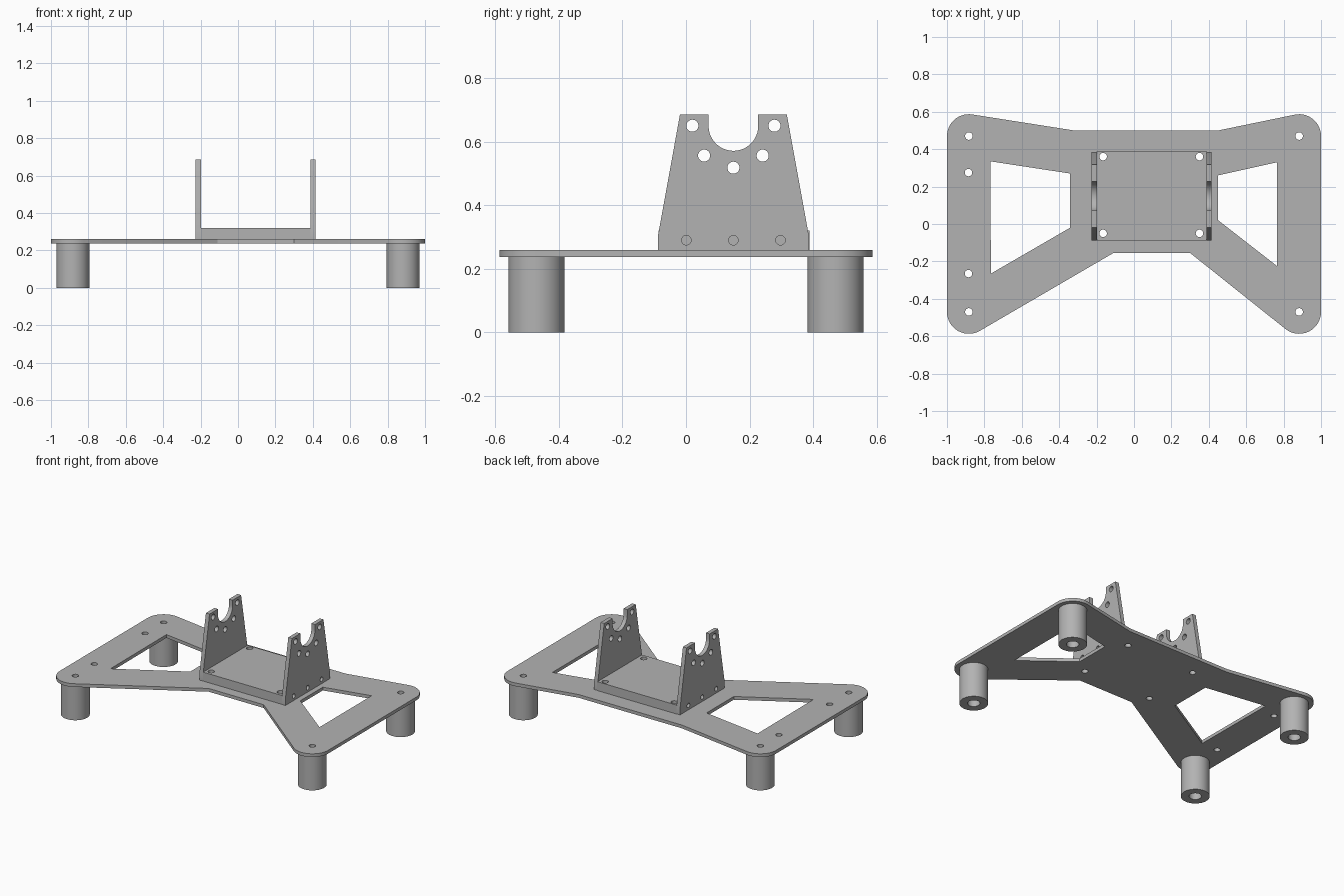
import bpy, bmesh
from math import cos, sin, radians, pi
from mathutils import Matrix, Vector

cube = bpy.data.objects.get("Cube")
if cube:
    bpy.data.objects.remove(cube, do_unlink=True)

GREY = (0.45, 0.45, 0.45, 1)
grey = bpy.data.materials.new("plain grey")
grey.use_nodes = True
grey.diffuse_color = GREY
grey.node_tree.nodes["Principled BSDF"].inputs["Base Color"].default_value = GREY


def arc(cx, cy, r, start, end, steps=14):
    angles = [radians(start + (end - start) * i / steps) for i in range(steps + 1)]
    return [(cx + r * cos(a), cy + r * sin(a)) for a in angles]


def circle(x, y, r):
    return arc(x, y, r, 0, 360, 28)[:-1]


def finish(name, mesh):
    mesh.materials.clear()
    mesh.materials.append(grey)
    obj = bpy.data.objects.new(name, mesh)
    bpy.context.collection.objects.link(obj)
    bpy.ops.object.select_all(action="DESELECT")
    obj.select_set(True)
    bpy.context.view_layer.objects.active = obj
    bpy.ops.object.shade_smooth_by_angle(angle=radians(30))
    return obj


def slab(name, loops, low, high, matrix=Matrix()):
    """Extrude an outline with cut-outs from low to high, then orient it."""
    curve = bpy.data.curves.new(name + " outline", "CURVE")
    curve.dimensions = "2D"
    curve.fill_mode = "BOTH"
    curve.extrude = (high - low) / 2
    for loop in loops:
        spline = curve.splines.new("POLY")
        spline.points.add(len(loop) - 1)
        for point, (x, y) in zip(spline.points, loop):
            point.co = (x, y, 0, 1)
        spline.use_cyclic_u = True
    helper = bpy.data.objects.new(name + " helper", curve)
    bpy.context.collection.objects.link(helper)
    graph = bpy.context.evaluated_depsgraph_get()
    mesh = bpy.data.meshes.new_from_object(helper.evaluated_get(graph))
    bpy.data.objects.remove(helper, do_unlink=True)
    bm = bmesh.new()
    bm.from_mesh(mesh)
    bmesh.ops.remove_doubles(bm, verts=bm.verts, dist=0.0002)
    bmesh.ops.transform(bm, verts=bm.verts,
                        matrix=matrix @ Matrix.Translation((0, 0, (low + high) / 2)))
    bmesh.ops.recalc_face_normals(bm, faces=bm.faces)
    bm.to_mesh(mesh)
    bm.free()
    mesh.name = name
    return finish(name, mesh)


FOOT_X, FOOT_Y, CORNER = 0.883, 0.47, 0.117
PLATE_LOW, PLATE_TOP = 0.238, 0.26
corners = [(x, y) for x in (-FOOT_X, FOOT_X) for y in (-FOOT_Y, FOOT_Y)]
screws = [(x, y) for x in (-0.165, 0.35) for y in (-0.05, 0.36)]

# Base plate: rounded corners, narrow waist, two windows and screw holes
outline = (arc(-FOOT_X, FOOT_Y, CORNER, 81, 180) + arc(-FOOT_X, -FOOT_Y, CORNER, 180, 300)
           + [(-0.11, -0.155), (0.3, -0.155)]
           + arc(FOOT_X, -FOOT_Y, CORNER, 232, 360) + arc(FOOT_X, FOOT_Y, CORNER, 0, 102)
           + [(0.45, 0.5), (-0.32, 0.5)])
left_gap = [(-0.768, 0.335), (-0.342, 0.27), (-0.342, -0.02), (-0.765, -0.265)]
right_gap = [(0.765, 0.33), (0.45, 0.26), (0.45, 0.02), (0.765, -0.225)]
plate_holes = corners + screws + [(-0.885, 0.275), (-0.885, -0.265)]
slab("base_plate", [outline, left_gap, right_gap] + [circle(x, y, 0.02) for x, y in plate_holes],
     PLATE_LOW, PLATE_TOP)

# Feet: turned cylinders with a wide bore below and a screw hole above
foot_profile = [(0.02, PLATE_LOW), (0.088, PLATE_LOW), (0.088, 0),
                (0.038, 0), (0.038, 0.15), (0.02, 0.15)]
for i, (x, y) in enumerate(corners):
    bm = bmesh.new()
    verts = [bm.verts.new((x + r, y, z)) for r, z in foot_profile]
    edges = [bm.edges.new((a, b)) for a, b in zip(verts, verts[1:] + verts[:1])]
    bmesh.ops.spin(bm, geom=verts + edges, cent=(x, y, 0), axis=(0, 0, 1),
                   angle=2 * pi, steps=48)
    bmesh.ops.remove_doubles(bm, verts=bm.verts, dist=0.0002)
    bmesh.ops.recalc_face_normals(bm, faces=bm.faces)
    mesh = bpy.data.meshes.new("foot")
    bm.to_mesh(mesh)
    bm.free()
    finish(f"foot_{i + 1}", mesh)

# Bracket floor
floor = [(-0.2, -0.087), (0.39, -0.087), (0.39, 0.388), (-0.2, 0.388)]
slab("bracket_floor", [floor] + [circle(x, y, 0.02) for x, y in screws], PLATE_TOP, 0.32)

# Bracket cheeks: tapered uprights with a round saddle and bolt holes
MID = 0.149
half = [(0.237, PLATE_TOP), (0.237, 0.305), (0.168, 0.685), (0.078, 0.685)]
cheek = ([(MID + x, z) for x, z in half] + arc(MID, 0.649, 0.078, 0, -180, 24)
         + [(MID - x, z) for x, z in reversed(half)])
bolts = [circle(MID + s * dx, z, 0.019) for s in (-1, 1) for dx, z in ((0.129, 0.65), (0.092, 0.556))]
bolts.append(circle(MID, 0.518, 0.019))
bolts += [circle(MID + dx, 0.29, 0.015) for dx in (-0.148, 0, 0.148)]
upright = Matrix(((0, 0, 1, 0), (1, 0, 0, 0), (0, 1, 0, 0), (0, 0, 0, 1)))
for name, low, high in (("right_cheek", -0.226, -0.199), ("left_cheek", 0.388, 0.415)):
    slab(name, [cheek] + bolts, low, high, upright)
